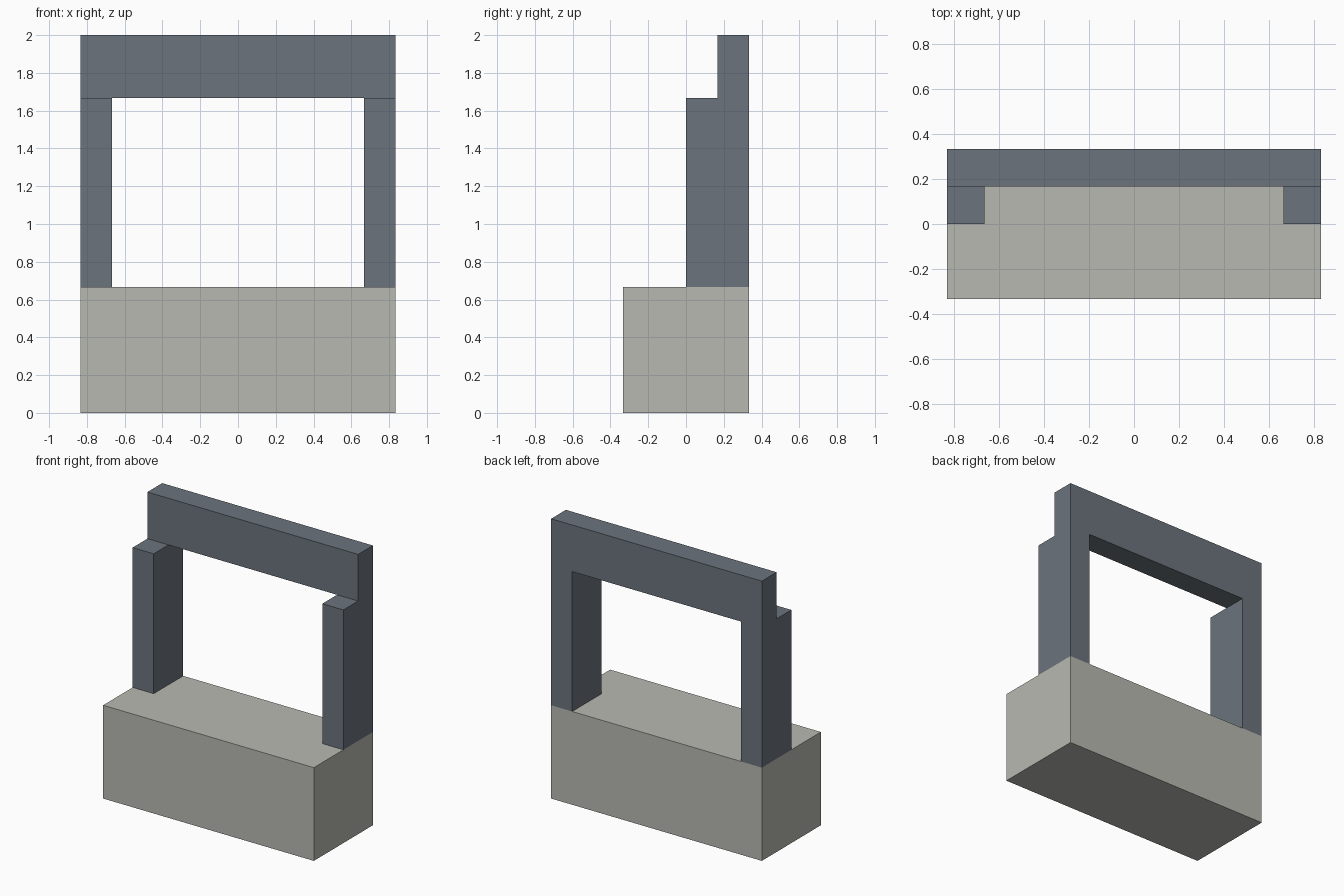
import bpy

if "Cube" in bpy.data.objects:
    bpy.data.objects.remove(bpy.data.objects["Cube"])

U = 1 / 6  # the model sits on a grid of sixths


def material(name, color):
    mat = bpy.data.materials.new(name)
    mat.diffuse_color = (*color, 1)
    mat.use_nodes = True
    mat.node_tree.nodes["Principled BSDF"].inputs["Base Color"].default_value = mat.diffuse_color
    return mat


def box(name, low, high, mat):
    """Box between two corners given in grid units."""
    center = [(a + b) / 2 * U for a, b in zip(low, high)]
    size = [(b - a) * U for a, b in zip(low, high)]
    bpy.ops.mesh.primitive_cube_add(size=1, location=center)
    obj = bpy.context.object
    obj.name = name
    obj.scale = size
    bpy.ops.object.transform_apply(location=False, rotation=False, scale=True)
    obj.data.materials.append(mat)
    return obj


stone = material("pale_stone", (0.485, 0.485, 0.445))
slate = material("slate", (0.147, 0.174, 0.202))

# Solid base block
box("base", (-5, -2, 0), (5, 2, 4), stone)

# Two posts standing on the back half of the base
for side, x in (("left", -5), ("right", 4)):
    box(f"{side}_post", (x, 0, 4), (x + 1, 2, 10), slate)

# Thin beam across the back of the posts
box("top_beam", (-5, 1, 10), (5, 2, 12), slate)
